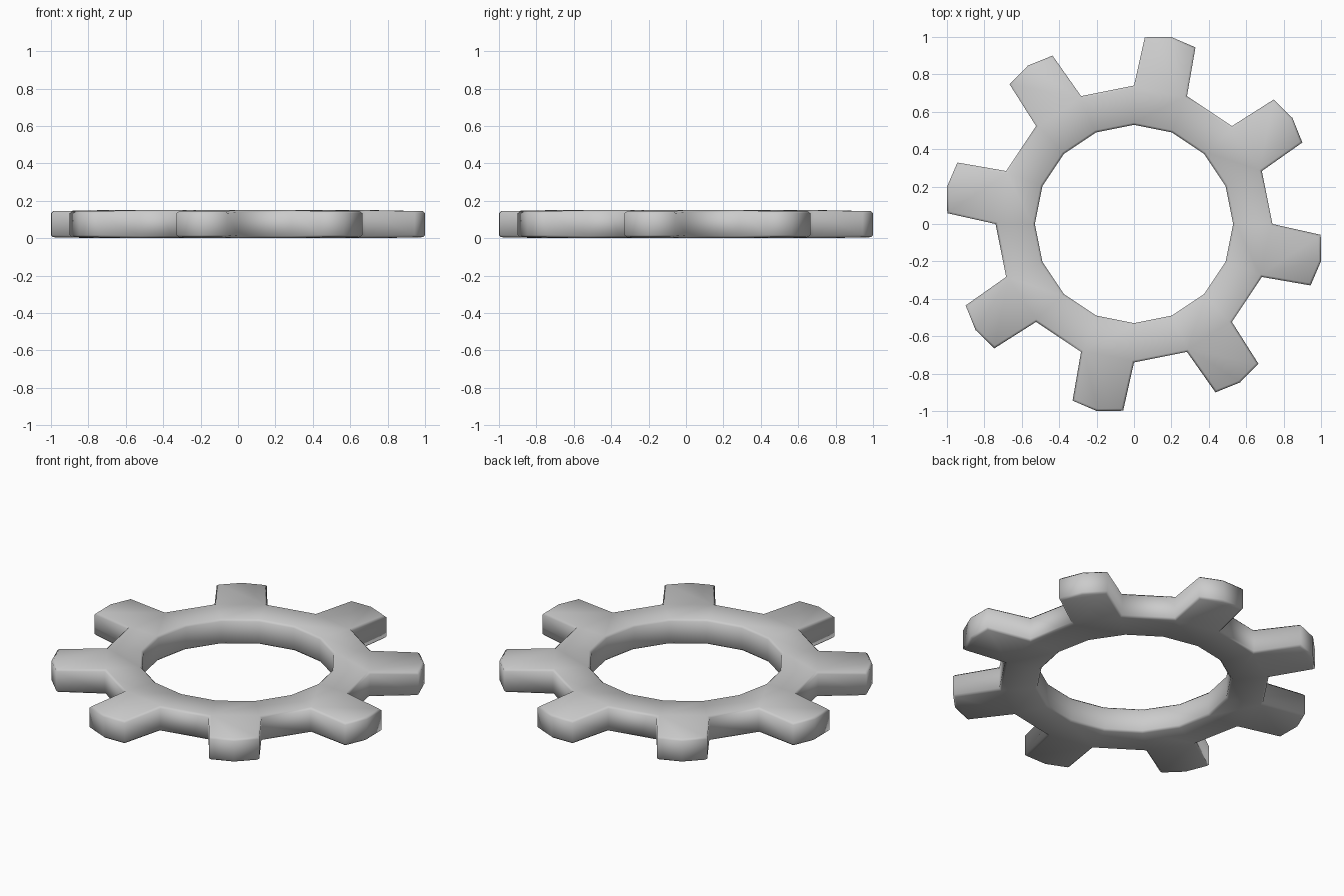
import bpy, bmesh, math

if "Cube" in bpy.data.objects:
    bpy.data.objects.remove(bpy.data.objects["Cube"])

N = 16            # sides of the ring
R_IN, R_OUT = 0.53, 0.74
H = 0.15
BEVEL = 0.012

bm = bmesh.new()


def polar(r, a):
    # angle measured clockwise from +y
    return (r * math.sin(a), r * math.cos(a), H)


# ring outline
step = 2 * math.pi / N
inner = [bm.verts.new(polar(R_IN, i * step)) for i in range(N)]
outer = [bm.verts.new(polar(R_OUT, i * step)) for i in range(N)]

for i in range(N):
    j = (i + 1) % N
    bm.faces.new((inner[i], outer[i], outer[j], inner[j]))
    # a tooth on every second side, with a slightly pointed tip
    if i % 2 == 0:
        mid = (i + 0.5) * step
        half = math.atan2(0.138, 0.99)
        tip = [bm.verts.new(polar(r, mid + s * half))
               for r, s in ((1.0, -1), (1.0196, 0), (1.0, 1))]
        bm.faces.new((outer[i], *tip, outer[j]))

# thickness
bmesh.ops.recalc_face_normals(bm, faces=bm.faces[:])
top = bm.faces[:]
res = bmesh.ops.extrude_face_region(bm, geom=top, use_keep_orig=True)
for v in res["geom"]:
    if isinstance(v, bmesh.types.BMVert):
        v.co.z = 0
bmesh.ops.recalc_face_normals(bm, faces=bm.faces[:])

# softened rims, top and bottom
rims = [e for e in bm.edges
        if len(e.link_faces) == 2
        and abs(e.verts[0].co.z - e.verts[1].co.z) < 1e-5
        and any(abs(f.normal.z) < 0.5 for f in e.link_faces)]
bmesh.ops.bevel(bm, geom=rims, offset=BEVEL, segments=1, profile=0.5, affect='EDGES')

# tooth ends dip slightly towards the tip
for v in bm.verts:
    if math.hypot(v.co.x, v.co.y) > 0.9:
        v.co.z = H / 2 + (v.co.z - H / 2) * 0.93

mesh = bpy.data.meshes.new("gear_ring")
bm.to_mesh(mesh)
bm.free()
mesh.polygons.foreach_set("use_smooth", [True] * len(mesh.polygons))
gear = bpy.data.objects.new("gear_ring", mesh)
bpy.context.collection.objects.link(gear)

# keep upright tooth corners crisp
bpy.context.view_layer.objects.active = gear
gear.select_set(True)
bpy.ops.object.shade_smooth_by_angle(angle=math.radians(50))
